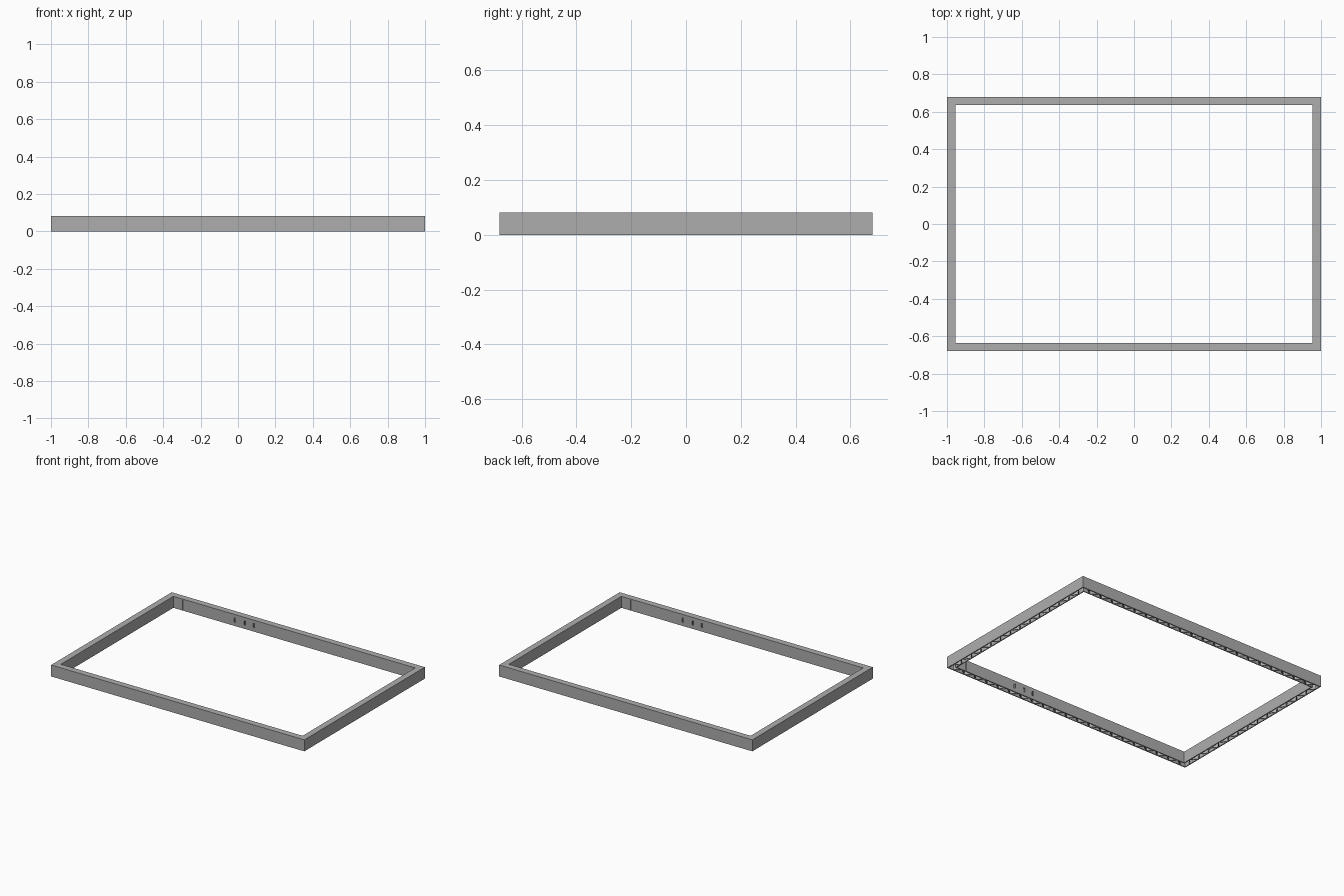
import bpy, bmesh, math
from mathutils import Matrix, Vector

if "Cube" in bpy.data.objects:
    bpy.data.objects.remove(bpy.data.objects["Cube"])

X, Y, H = 1.0, 0.68, 0.082      # outer half sizes and height
RIM, WALL, ROOF = 0.045, 0.007, 0.008

grey = bpy.data.materials.new("plain grey")
grey.use_nodes = True
colour = (0.42, 0.42, 0.42, 1)
grey.diffuse_color = colour
grey.node_tree.nodes["Principled BSDF"].inputs["Base Color"].default_value = colour


def finish(name, bm):
    bmesh.ops.recalc_face_normals(bm, faces=bm.faces)
    mesh = bpy.data.meshes.new(name)
    bm.to_mesh(mesh)
    bm.free()
    mesh.materials.append(grey)
    obj = bpy.data.objects.new(name, mesh)
    bpy.context.collection.objects.link(obj)
    return obj


def ring(name, inset, width, z0, z1):
    """Rectangular ring, inset from the outer outline."""
    bm = bmesh.new()
    loops = []
    for d in (inset, inset + width):
        for z in (z0, z1):
            loops.append([bm.verts.new((sx * (X - d), sy * (Y - d), z))
                          for sx, sy in ((-1, -1), (1, -1), (1, 1), (-1, 1))])
    o0, o1, i0, i1 = loops
    for a, b in ((o0, o1), (o1, i1), (i1, i0), (i0, o0)):
        for k in range(4):
            n = (k + 1) % 4
            bm.faces.new((a[k], a[n], b[n], b[k]))
    return finish(name, bm)


def add_box(bm, centre, size, angle=0):
    m = (Matrix.Translation(centre) @ Matrix.Rotation(angle, 4, 'Z')
         @ Matrix.Diagonal((*size, 1)))
    bmesh.ops.create_cube(bm, size=1, matrix=m)


# Hollow frame: outer wall, inner wall and flat top, open underneath
ring("outer_wall", 0, WALL, 0, H - ROOF)
inner = ring("inner_wall", RIM - WALL, WALL, 0, H - ROOF)
ring("top_rim", 0, RIM, H - ROOF, H)

# Narrow slots in the inner wall, repeated with half-turn symmetry
bm = bmesh.new()
for s in (1, -1):
    y = -s * (Y - RIM + WALL / 2)
    add_box(bm, (s * 0.88, y, H / 2), (0.005, 0.03, 0.2))
    for x in (0.47, 0.39, 0.32):
        add_box(bm, (s * x, y, 0.042), (0.012, 0.03, 0.03))
cutter = finish("slot_cutter", bm)
cutter.hide_render = True
mod = inner.modifiers.new("slots", 'BOOLEAN')
mod.operation = 'DIFFERENCE'
mod.object = cutter
mod.solver = 'EXACT'
bpy.context.view_layer.objects.active = inner
bpy.ops.object.modifier_apply(modifier=mod.name)
bpy.data.objects.remove(cutter)


def zigzag(name, half_len, dist, count, turn):
    """Triangular bracing between the two walls of one side."""
    bm = bmesh.new()
    step = 2 * half_len / (2 * count)
    pts = [Vector((-half_len + i * step,
                   -dist + (WALL / 2 if i % 2 == 0 else RIM - WALL / 2), 0))
           for i in range(2 * count + 1)]
    for a, b in zip(pts, pts[1:]):
        d = b - a
        mid = (a + b) / 2
        top = H - ROOF
        add_box(bm, (mid.x, mid.y, top / 2), (d.length, 0.005, top - 0.001),
                math.atan2(d.y, d.x))
    bm.transform(Matrix.Rotation(turn, 4, 'Z'))
    finish(name, bm)


# Bracing on all four sides
zigzag("front_bracing", X - RIM, Y, 20, 0)
zigzag("back_bracing", X - RIM, Y, 20, math.pi)
zigzag("left_bracing", Y - RIM, X, 13, math.pi / 2)
zigzag("right_bracing", Y - RIM, X, 13, -math.pi / 2)
